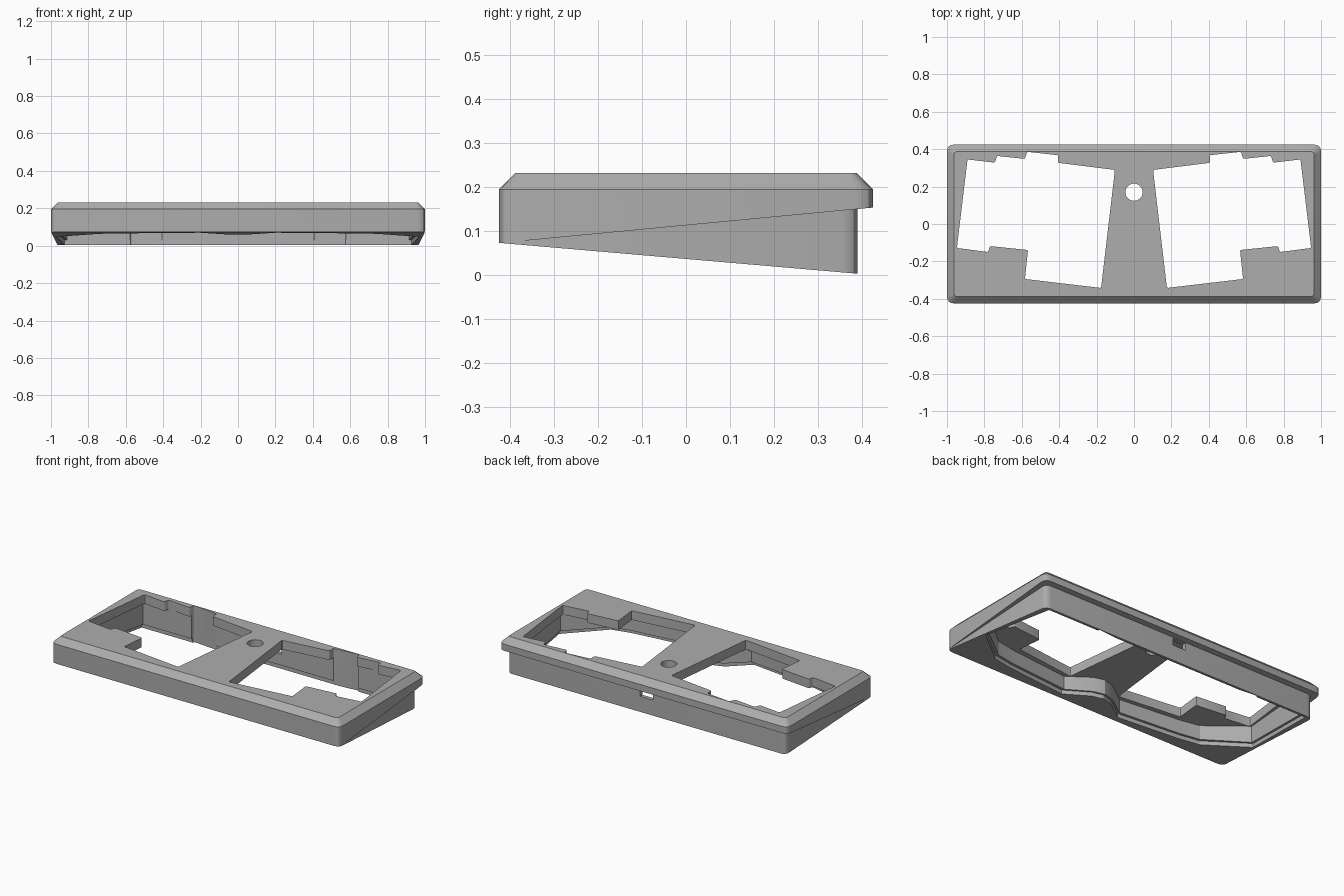
import bpy, bmesh, math
from mathutils import Vector

cube = bpy.data.objects.get("Cube")
if cube:
    bpy.data.objects.remove(cube, do_unlink=True)

grey = bpy.data.materials.new("plain grey")
grey.use_nodes = True
grey.diffuse_color = (0.42, 0.42, 0.42, 1)
grey.node_tree.nodes["Principled BSDF"].inputs["Base Color"].default_value = (0.42, 0.42, 0.42, 1)


def fillet(points, radius, steps=4):
    """Round every corner of a closed outline."""
    out = []
    for i, p in enumerate(points):
        p, a, b = Vector(p), Vector(points[i - 1]), Vector(points[(i + 1) % len(points)])
        start = p + (a - p).normalized() * radius
        end = p + (b - p).normalized() * radius
        for k in range(steps + 1):
            t = k / steps
            out.append(start * (1 - t) ** 2 + p * 2 * t * (1 - t) + end * t ** 2)
    return out


def loft(name, levels):
    """Solid through outlines of equal length, each with a height or height rule."""
    bm = bmesh.new()
    rings = []
    for outline, height in levels:
        rule = height if callable(height) else (lambda y, h=height: h)
        rings.append([bm.verts.new((p[0], p[1], rule(p[1]))) for p in outline])
    n = len(rings[0])
    bm.faces.new(rings[0][::-1])
    bm.faces.new(rings[-1])
    for low, high in zip(rings, rings[1:]):
        for i in range(n):
            j = (i + 1) % n
            bm.faces.new((low[i], low[j], high[j], high[i]))
    bmesh.ops.recalc_face_normals(bm, faces=bm.faces)
    mesh = bpy.data.meshes.new(name)
    bm.to_mesh(mesh)
    bm.free()
    mesh.materials.append(grey)
    obj = bpy.data.objects.new(name, mesh)
    bpy.context.collection.objects.link(obj)
    return obj


def combine(target, tool, operation):
    mod = target.modifiers.new(operation, "BOOLEAN")
    mod.operation, mod.solver, mod.object = operation, "EXACT", tool
    bpy.context.view_layer.objects.active = target
    bpy.ops.object.modifier_apply(modifier=mod.name)
    bpy.data.objects.remove(tool, do_unlink=True)


def rectangle(half_front, half_back, front, back):
    return [(-half_front, front), (half_front, front), (half_back, back), (-half_back, back)]


def both_sides(half):
    """Close a half outline with its mirror image."""
    return half + [(-x, y) for x, y in reversed(half) if x > 0]


def base(y):
    return 0.0365 - 0.086 * y


# Upper shell with a sloping underside and a chamfered rim
rim = fillet(rectangle(1, 1, -0.425, 0.425), 0.04)
top = fillet(rectangle(0.963, 0.963, -0.388, 0.388), 0.02)
case = loft("keyboard_case", [(rim, lambda y: 0.113 + 0.095 * y), (rim, 0.195), (top, 0.232)])

# Tapered wedge skirt
skirt = fillet(rectangle(0.999, 0.965, -0.424, 0.39), 0.035)
combine(case, loft("skirt", [(skirt, base), (skirt, 0.19)]), "UNION")

# Cavity with angled front corners and a centre notch
cavity = both_sides([(0, -0.25), (0.07, -0.27), (0.2, -0.365), (0.6, -0.325), (0.73, -0.3),
                     (0.955, -0.12), (0.915, 0.365)])
combine(case, loft("cavity", [(cavity, -0.2), (cavity, 0.175)]), "DIFFERENCE")

# Shallow recess for a bottom cover
recess = [(x * 1.015, y * (1.05 if y < 0 else 1.02)) for x, y in cavity]
combine(case, loft("recess", [(recess, -0.2), (recess, lambda y: base(y) + 0.025)]), "DIFFERENCE")

# Stepped key openings, one per hand
opening = [(0.89, 0.345), (0.743, 0.328), (0.733, 0.364), (0.583, 0.348), (0.572, 0.386),
           (0.406, 0.368), (0.406, 0.327), (0.102, 0.289), (0.176, -0.342), (0.583, -0.294),
           (0.567, -0.139), (0.77, -0.118), (0.78, -0.15), (0.947, -0.128)]
for side in (1, -1):
    outline = fillet([(side * x, y) for x, y in opening], 0.008, 3)
    combine(case, loft("opening", [(outline, -0.2), (outline, 0.4)]), "DIFFERENCE")

# Round hole in the middle
ring = [(0.046 * math.cos(a * math.tau / 40), 0.17 + 0.046 * math.sin(a * math.tau / 40))
        for a in range(40)]
combine(case, loft("round_hole", [(ring, 0.1), (ring, 0.4)]), "DIFFERENCE")

# Cable port in the back wall
port = rectangle(0.045, 0.045, 0.33, 0.41)
combine(case, loft("port", [(port, 0.1), (port, 0.145)]), "DIFFERENCE")

bpy.ops.object.select_all(action="DESELECT")
case.select_set(True)
bpy.context.view_layer.objects.active = case
bpy.ops.object.shade_smooth_by_angle(angle=math.radians(25))
